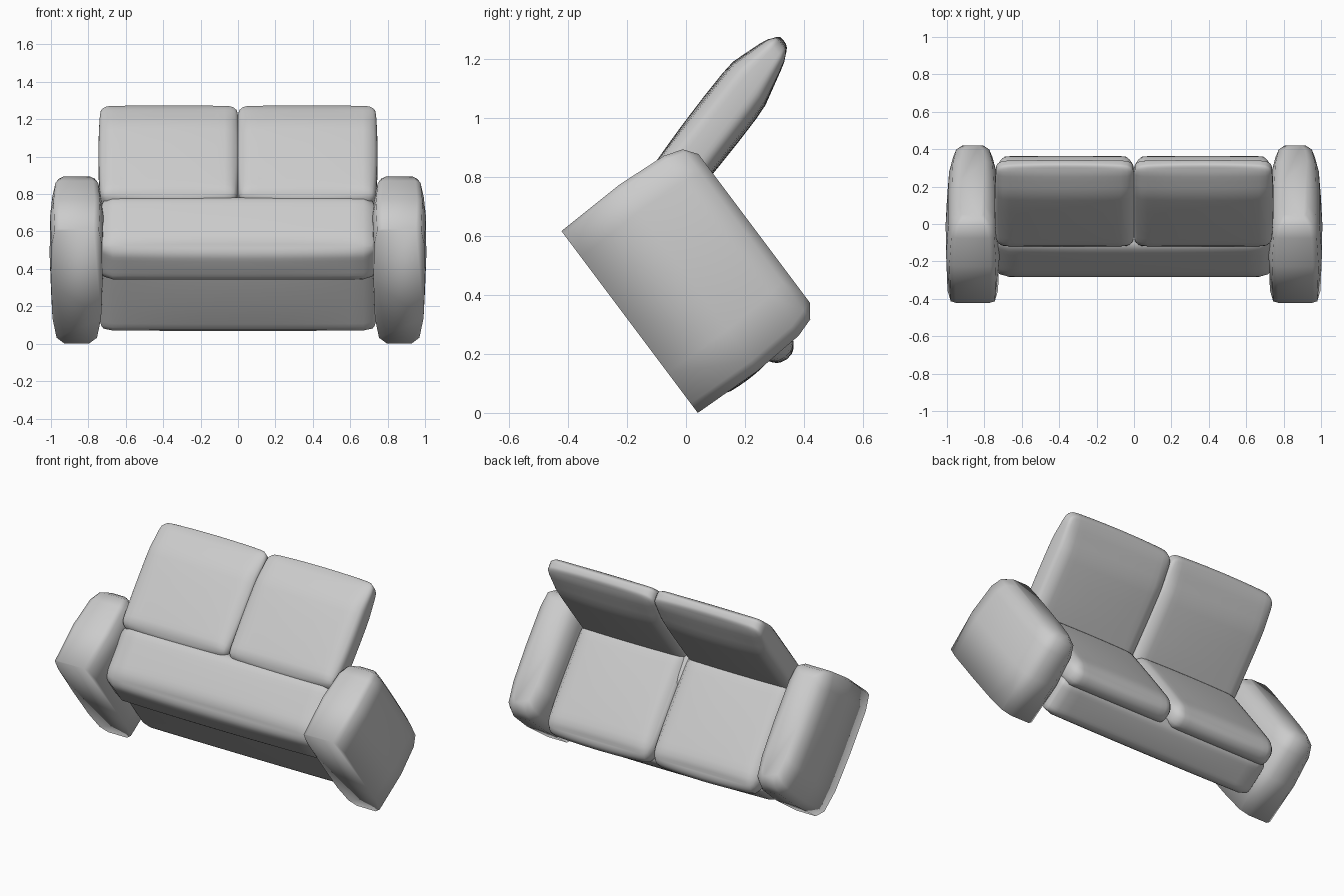
import bpy, bmesh
from mathutils import Matrix, Vector

cube = bpy.data.objects.get("Cube")
if cube:
    bpy.data.objects.remove(cube, do_unlink=True)

fabric = bpy.data.materials.new("grey_fabric")
fabric.use_nodes = True
colour = (0.6, 0.6, 0.6, 1)
fabric.diffuse_color = colour
fabric.node_tree.nodes["Principled BSDF"].inputs["Base Color"].default_value = colour

# Sofa space (x across, y to the back, z up) tipped forward onto the arm fronts
TIP = Matrix(((-1, 0, 0, 0), (0, -0.6, 0.8, 0.04), (0, 0.8, 0.6, 0), (0, 0, 0, 1)))


def finish(name, bm):
    """Tip the part over, shade it smooth and add it to the scene."""
    bm.transform(TIP)
    bmesh.ops.recalc_face_normals(bm, faces=bm.faces)
    for face in bm.faces:
        face.smooth = True
    mesh = bpy.data.meshes.new(name)
    bm.to_mesh(mesh)
    bm.free()
    mesh.materials.append(fabric)
    bpy.context.collection.objects.link(bpy.data.objects.new(name, mesh))


def padded_block(name, low, high, radius, puff, shape=None):
    """Rounded box between two corners, puffed out at its face centres."""
    low, high, radius = Vector(low), Vector(high), Vector(radius)
    mid, half = (low + high) / 2, (high - low) / 2
    bm = bmesh.new()
    bmesh.ops.create_cube(bm, size=2)
    bmesh.ops.subdivide_edges(bm, edges=bm.edges, cuts=13, use_grid_fill=True)
    for v in bm.verts:
        # crowd the grid towards the edges, where the rounding is
        s = Vector([abs(c) ** 0.6 * (1 if c > 0 else -1) for c in v.co])
        inner, out = Vector(), Vector()
        for i in range(3):
            p, limit = s[i] * half[i], half[i] - radius[i]
            inner[i] = max(-limit, min(limit, p))
            out[i] = (p - inner[i]) / radius[i]
        if out.length > 0:
            out.normalize()
        p = mid + inner + Vector([out[i] * radius[i] for i in range(3)])
        for i in range(3):
            a, b = s[(i + 1) % 3], s[(i + 2) % 3]
            p[i] += puff * s[i] * (1 - a * a) * (1 - b * b)
        v.co = shape(p) if shape else p
    finish(name, bm)


def arm(name, centre):
    """Stack of plan outlines: narrow rounded front, flat foot, padded top."""
    half = [(0.065, 0), (0.108, 0.04), (0.13, 0.17), (0.137, 0.4),
            (0.135, 0.66), (0.118, 0.755), (0.09, 0.77)]
    outline = half + [(-w, y) for w, y in reversed(half)]
    bm = bmesh.new()
    rings = []
    for z, inset in ((0, 0), (0.25, -0.008), (0.43, 0.004), (0.495, 0.025), (0.528, 0.07)):
        across, along = 1 - inset / 0.137, 1 - inset / 0.385
        rings.append([bm.verts.new((centre + w * across, 0.385 + (y - 0.385) * along, z))
                      for w, y in outline])
    for lower, upper in zip(rings, rings[1:]):
        for i in range(len(outline)):
            bm.faces.new((lower[i - 1], lower[i], upper[i], upper[i - 1]))
    bm.faces.new(rings[0])
    bm.faces.new(rings[-1])
    finish(name, bm)


def lean_back(p):
    """Lean a back cushion and thin its front near the top."""
    thin = max(0, p.z - 0.8) / 0.18
    front = max(0, 0.79 - p.y) / 0.17
    p.y += 0.27 * min(p.z - 0.5, 0.3) + 0.09 * thin * front
    return p


def tuck_under(p):
    """Slope the rear panel in towards the floor."""
    p.y -= 0.32 * max(0, 0.38 - p.z) * (p.y - 0.3) / 0.43
    return p


# Base: front rail and deeper rear body
padded_block("front_rail", (-0.735, 0, 0.085), (0.735, 0.5, 0.32), (0.04, 0.05, 0.05), 0.012)
padded_block("rear_body", (-0.735, 0.39, 0.03), (0.735, 0.735, 0.39),
             (0.04, 0.09, 0.09), 0.012, tuck_under)

# Mirrored arms and cushions
for side, word in ((1, "right"), (-1, "left")):
    def span(a, b):
        return sorted((side * a, side * b))

    arm(word + "_arm", side * 0.862)
    x0, x1 = span(0.004, 0.73)
    padded_block(word + "_seat_cushion", (x0, -0.022, 0.27), (x1, 0.68, 0.43),
                 (0.05, 0.1, 0.075), 0.014)
    x0, x1 = span(0.004, 0.735)
    padded_block(word + "_back_cushion", (x0, 0.62, 0.34), (x1, 0.79, 0.978),
                 (0.05, 0.05, 0.045), 0.012, lean_back)
